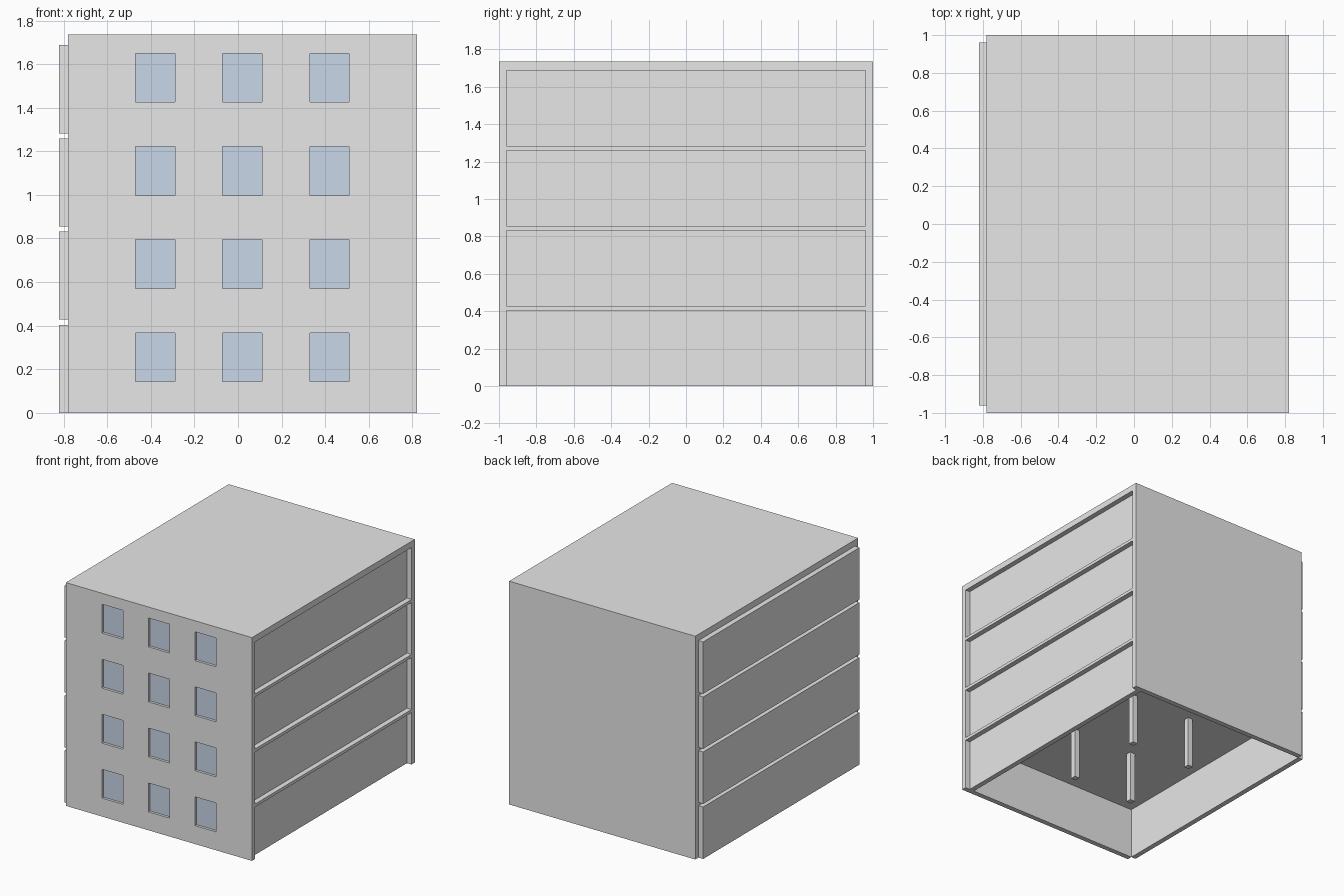
import bpy, bmesh
from mathutils import Vector

if "Cube" in bpy.data.objects:
    bpy.data.objects.remove(bpy.data.objects["Cube"])

STOREY = 0.4275      # storey spacing
CLEAR = 0.404        # height of the rooms and side panels
TOP = 1.735
X0, X1 = -0.78, 0.82  # shell extents; side panels are shifted towards -x
T = 0.04             # wall thickness


def material(name, rgb):
    m = bpy.data.materials.new(name)
    m.diffuse_color = (*rgb, 1)
    m.use_nodes = True
    m.node_tree.nodes["Principled BSDF"].inputs["Base Color"].default_value = m.diffuse_color
    return m


concrete = material("light_grey", (0.8, 0.8, 0.8))
glass = material("pale_blue", (0.58, 0.68, 0.8))


def box_mesh(lo, hi):
    bm = bmesh.new()
    bmesh.ops.create_cube(bm, size=1)
    for v in bm.verts:
        v.co = Vector([(a + b) / 2 + c * (b - a) for a, b, c in zip(lo, hi, v.co)])
    return bm


def finish(bm, name, mats):
    me = bpy.data.meshes.new(name)
    bm.normal_update()
    bm.to_mesh(me)
    bm.free()
    for m in mats:
        me.materials.append(m)
    ob = bpy.data.objects.new(name, me)
    bpy.context.collection.objects.link(ob)
    return ob


def box(name, lo, hi):
    return finish(box_mesh(lo, hi), name, [concrete])


# Front wall with recessed window panes
win_x = [(c - 0.09, c + 0.09) for c in (-0.38, 0.02, 0.42)]
win_z = [(i * STOREY + 0.143, i * STOREY + 0.367) for i in range(4)]
bm = box_mesh((X0, -1, 0), (X1, -1 + T, TOP))
cuts = [((x, 0, 0), (1, 0, 0)) for p in win_x for x in p]
cuts += [((0, 0, z), (0, 0, 1)) for p in win_z for z in p]
for co, no in cuts:
    geom = bm.verts[:] + bm.edges[:] + bm.faces[:]
    bmesh.ops.bisect_plane(bm, geom=geom, plane_co=co, plane_no=no)
bm.normal_update()


def is_window(f):
    c = f.calc_center_median()
    return (f.normal.y < -0.9 and any(a < c.x < b for a, b in win_x)
            and any(a < c.z < b for a, b in win_z))


panes = [f for f in bm.faces if is_window(f)]
panes = bmesh.ops.extrude_discrete_faces(bm, faces=panes)["faces"]
for f in panes:
    f.material_index = 1
    bmesh.ops.translate(bm, verts=f.verts[:], vec=(0, 0.02, 0))
bmesh.ops.recalc_face_normals(bm, faces=bm.faces[:])
finish(bm, "front_wall", [concrete, glass])

# Back wall and roof
box("back_wall", (X0, 1 - T, 0), (X1, 1, TOP))
box("roof", (X0, -1 + T, 3 * STOREY + CLEAR), (X1, 1 - T, TOP))

for i in range(4):
    z = i * STOREY
    # Side panels: proud on the left, recessed on the right
    for side, x in (("left", X0 - T), ("right", X1 - 2 * T)):
        box(f"{side}_panel_{i + 1}", (x, -1 + T, z), (x + T, 1 - T, z + CLEAR))
    # Floor slab above each lower storey
    if i < 3:
        box(f"floor_slab_{i + 1}", (X0, -1 + T, z + CLEAR), (X1, 1 - T, z + STOREY))
    # Four columns per storey
    for cx in (-0.247, 0.287):
        for cy in (-0.333, 0.333):
            box(f"column_{i + 1}", (cx - 0.022, cy - 0.022, z),
                (cx + 0.022, cy + 0.022, z + CLEAR))
